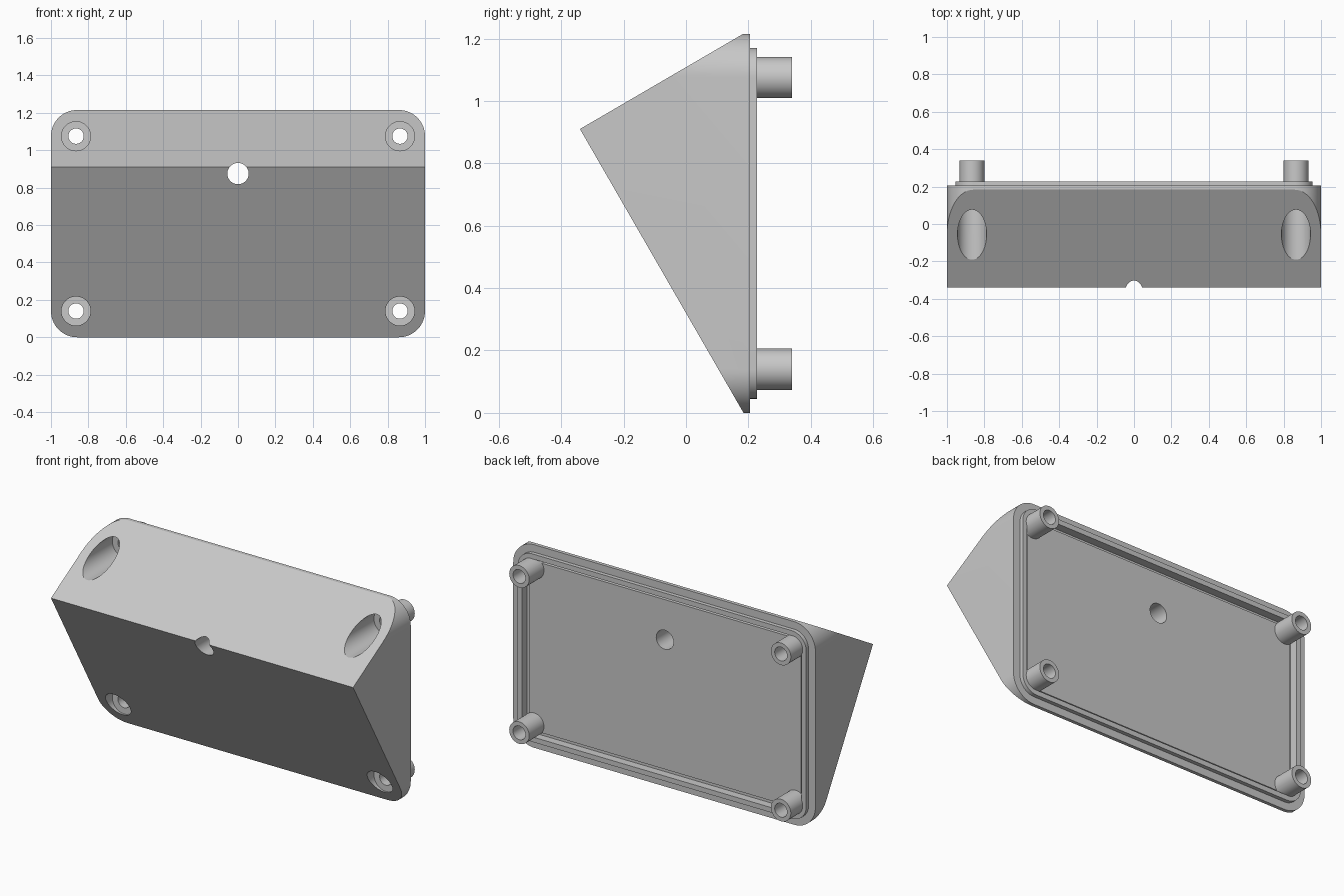
import bpy, bmesh, math
from mathutils import Vector

default = bpy.data.objects.get("Cube")
if default:
    bpy.data.objects.remove(default, do_unlink=True)

HEIGHT = 1.215
BACK = 0.205          # rear face of the wedge
CORNER = 0.14         # outer corner radius
SCREW_X, SCREW_Z = 0.866, (0.14, 1.075)

grey = bpy.data.materials.new("light grey")
grey.use_nodes = True
colour = (0.58, 0.58, 0.58, 1)
grey.diffuse_color = colour
grey.node_tree.nodes["Principled BSDF"].inputs["Base Color"].default_value = colour


def prism(name, points, direction):
    """Extrude a closed outline along a direction."""
    bm = bmesh.new()
    face = bm.faces.new([bm.verts.new(p) for p in points])
    moved = bmesh.ops.extrude_face_region(bm, geom=[face])["geom"]
    verts = [v for v in moved if isinstance(v, bmesh.types.BMVert)]
    bmesh.ops.translate(bm, verts=verts, vec=Vector(direction))
    bmesh.ops.recalc_face_normals(bm, faces=bm.faces)
    mesh = bpy.data.meshes.new(name)
    bm.to_mesh(mesh)
    bm.free()
    mesh.materials.append(grey)
    obj = bpy.data.objects.new(name, mesh)
    bpy.context.collection.objects.link(obj)
    return obj


def rounded_plate(name, inset, y0, y1, steps=16):
    """Rounded rectangle in the upright plane, from y0 to y1."""
    r = max(CORNER - inset, 0.03)
    cx, cz = 1 - inset - r, HEIGHT / 2 - inset - r
    points = []
    for quarter, (sx, sz) in enumerate([(1, 1), (-1, 1), (-1, -1), (1, -1)]):
        for i in range(steps + 1):
            a = (quarter + i / steps) * math.pi / 2
            points.append((sx * cx + r * math.cos(a), y0,
                           HEIGHT / 2 + sz * cz + r * math.sin(a)))
    return prism(name, points, (0, y1 - y0, 0))


def rod(name, x, z, radius, y0, y1, sides=48):
    angles = [2 * math.pi * i / sides for i in range(sides)]
    points = [(x + radius * math.cos(a), y0, z + radius * math.sin(a)) for a in angles]
    return prism(name, points, (0, y1 - y0, 0))


def combine(target, tool, operation):
    """Apply a boolean and discard the tool."""
    mod = target.modifiers.new(operation, "BOOLEAN")
    mod.operation = operation
    mod.solver = "EXACT"
    mod.object = tool
    bpy.context.view_layer.objects.active = target
    bpy.ops.object.modifier_apply(modifier=mod.name)
    bpy.data.objects.remove(tool, do_unlink=True)


# Wedge body with rounded corners
body = rounded_plate("wedge_housing", 0, -0.4, BACK)
profile = [(0.3, 0), (0.185, 0), (-0.34, 0.91), (0.185, HEIGHT), (0.3, HEIGHT)]
# Carry the short flat edges a hair past the plate to keep the cut clean
outline = [(-1.1, y, z + (0.001 if z == HEIGHT else -0.001 if z == 0 else 0))
           for y, z in profile]
combine(body, prism("wedge_cutter", outline, (2.2, 0, 0)), "INTERSECT")

# Rear lip, sealing groove and inner floor
combine(body, rounded_plate("lip", 0.045, 0.19, 0.228), "UNION")
combine(body, rounded_plate("pocket_cutter", 0.075, 0.18, 0.3), "DIFFERENCE")
combine(body, rounded_plate("floor", 0.1, 0.17, 0.2), "UNION")

# Corner bosses with counterbored screw holes
for x in (-SCREW_X, SCREW_X):
    for z in SCREW_Z:
        combine(body, rod("boss", x, z, 0.066, 0.172, 0.34), "UNION")
        combine(body, rod("counterbore", x, z, 0.078, -0.5, 0.16), "DIFFERENCE")
        combine(body, rod("screw_hole", x, z, 0.041, -0.5, 0.5), "DIFFERENCE")

# Central through hole
combine(body, rod("centre_hole", 0, 0.875, 0.057, -0.5, 0.5), "DIFFERENCE")

# Smooth the curved walls and keep the edges sharp
bpy.ops.object.select_all(action="DESELECT")
body.select_set(True)
bpy.context.view_layer.objects.active = body
bpy.ops.object.shade_smooth_by_angle(angle=math.radians(25))
